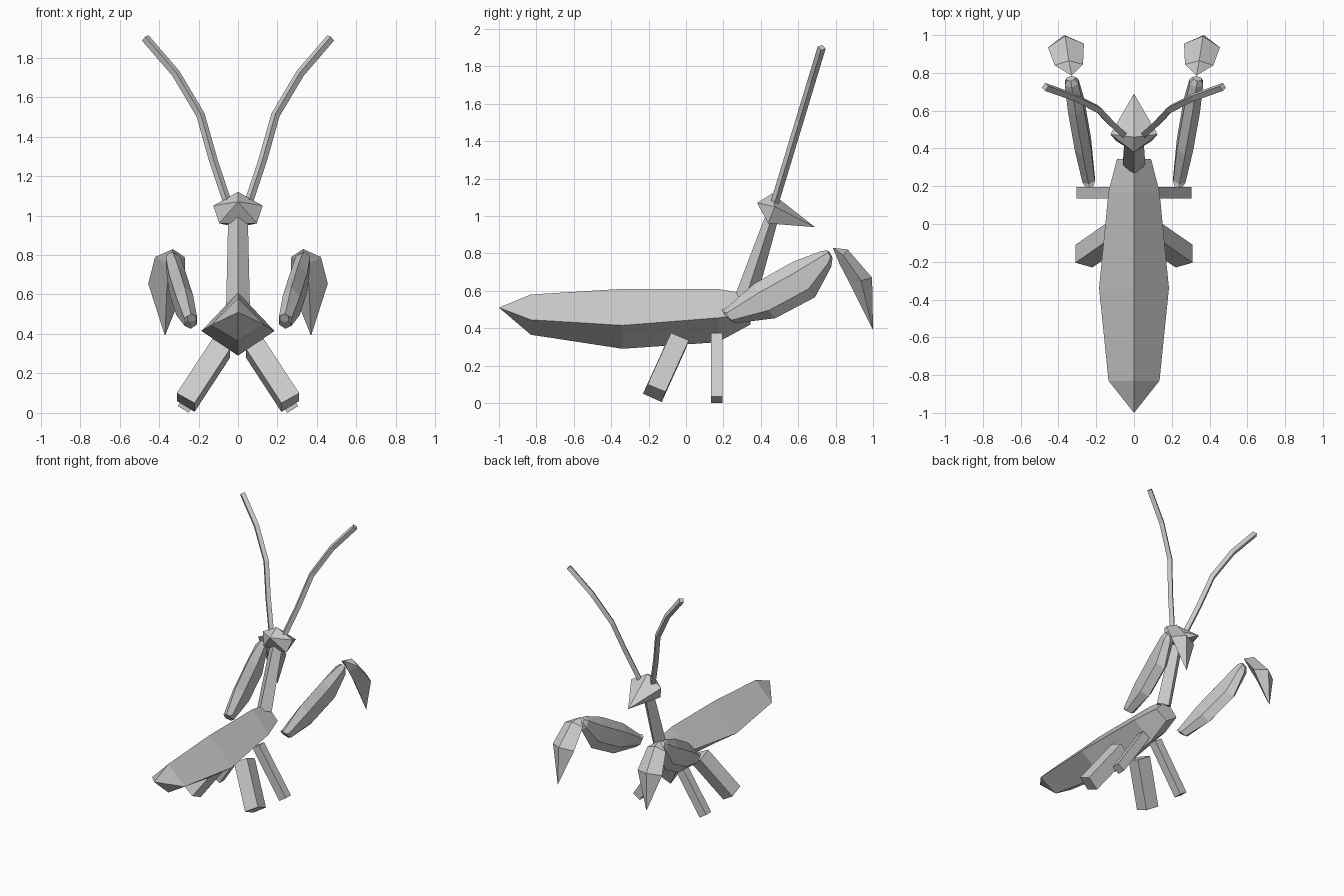
import bpy, bmesh, math
from mathutils import Vector

if "Cube" in bpy.data.objects:
    bpy.data.objects.remove(bpy.data.objects["Cube"])

grey = bpy.data.materials.new("light_grey")
grey.diffuse_color = (0.6, 0.6, 0.6, 1)
grey.use_nodes = True
grey.node_tree.nodes["Principled BSDF"].inputs["Base Color"].default_value = grey.diffuse_color


def loft(name, rings, mirror=False):
    """Skin a list of rings; a ring of one point is a pointed end."""
    bm = bmesh.new()
    rows = [[bm.verts.new(p) for p in r] for r in rings]
    for a, b in zip(rows, rows[1:]):
        n = max(len(a), len(b))
        for i in range(n):
            j = (i + 1) % n
            if len(a) == 1:
                bm.faces.new((a[0], b[i], b[j]))
            elif len(b) == 1:
                bm.faces.new((a[i], b[0], a[j]))
            else:
                bm.faces.new((a[i], b[i], b[j], a[j]))
    for end in (rows[0], rows[-1]):
        if len(end) > 2:
            bm.faces.new(end)
    bmesh.ops.recalc_face_normals(bm, faces=bm.faces)
    mesh = bpy.data.meshes.new(name)
    bm.to_mesh(mesh)
    bm.free()
    mesh.materials.append(grey)
    ob = bpy.data.objects.new(name, mesh)
    bpy.context.collection.objects.link(ob)
    if mirror:
        ob.modifiers.new("mirror", 'MIRROR')
    return ob


def swept_box(name, quad, move):
    """Box leg: foot quad moved up to the hip."""
    loft(name, [quad, [Vector(p) + Vector(move) for p in quad]], True)


def oval(center, axis, wide, tall, sides, turn=0.0):
    """Ring around a point, upright in the plane across the axis."""
    axis = Vector(axis).normalized()
    side = Vector((1, 0, 0))
    side = (side - axis * side.dot(axis)).normalized()
    up = side.cross(axis).normalized()
    return [Vector(center) + side * wide * math.sin(t) + up * tall * math.cos(t)
            for t in (turn + math.tau * i / sides for i in range(sides))]


# Abdomen: diamond sections (y, half width, top, side height, bottom)
body = [[(0, -1.0, 0.51)]]
for y, w, top, mid, low in [(-0.83, 0.135, 0.58, 0.445, 0.365),
                            (-0.34, 0.185, 0.61, 0.415, 0.29),
                            (0.17, 0.135, 0.61, 0.455, 0.325),
                            (0.345, 0.09, 0.58, 0.48, 0.42)]:
    body.append([(0, y, top), (w, y, mid), (0, y, low), (-w, y, mid)])
loft("abdomen", body)

# Neck: leaning diamond post
loft("neck", [
    [(0, 0.26, 0.57), (0.06, 0.315, 0.55), (0, 0.37, 0.53), (-0.06, 0.315, 0.55)],
    [(0, 0.42, 0.99), (0.05, 0.455, 0.98), (0, 0.49, 0.97), (-0.05, 0.455, 0.98)]])

# Head: five-sided ring with a back point and a long snout
loft("head", [
    [(0, 0.38, 1.07)],
    [(0, 0.46, 1.12), (0.125, 0.475, 1.05), (0.095, 0.44, 0.96),
     (-0.095, 0.44, 0.96), (-0.125, 0.475, 1.05)],
    [(0, 0.69, 0.94)]])

# Antennae: square tubes bending outward in a leaning plane
path = [Vector((x, 0.48 + 0.303 * (z - 1.09), z))
        for x, z in [(0.055, 1.07), (0.125, 1.28), (0.19, 1.51), (0.315, 1.72), (0.47, 1.90)]]
tube = []
for i, p in enumerate(path):
    axis = path[min(i + 1, 4)] - path[max(i - 1, 0)]
    tube.append(oval(p, axis, 0.022, 0.022, 4))
loft("antenna", tube, True)

# Raised forearms: flat six-sided spindles
arm = [oval(c, (0.1, 0.53, 0.33), w, h, 6) for c, w, h in [
    ((0.235, 0.205, 0.48), 0.025, 0.025),
    ((0.24, 0.235, 0.465), 0.038, 0.046),
    ((0.27, 0.42, 0.545), 0.05, 0.108),
    ((0.307, 0.63, 0.66), 0.05, 0.112),
    ((0.33, 0.75, 0.77), 0.042, 0.05),
    ((0.335, 0.77, 0.795), 0.025, 0.025)]]
loft("forearm", arm, True)

# Hooked claws hanging from the forearms
loft("claw", [
    [(0.33, 0.785, 0.83)],
    [(0.345, 0.865, 0.82), (0.42, 0.84, 0.79), (0.345, 0.82, 0.745), (0.27, 0.845, 0.79)],
    [(0.365, 0.995, 0.67), (0.455, 0.935, 0.655), (0.36, 0.875, 0.64), (0.265, 0.955, 0.655)],
    [(0.37, 1.0, 0.39)]], True)

# Walking legs
swept_box("middle_leg", [(0.25, 0.135, 0), (0.305, 0.135, 0.035),
                         (0.305, 0.195, 0.035), (0.25, 0.195, 0)], (-0.225, 0, 0.34))
swept_box("hind_leg", [(0.31, -0.205, 0.1), (0.22, -0.23, 0.05),
                       (0.22, -0.13, 0.005), (0.31, -0.11, 0.06)], (-0.18, 0.125, 0.275))
